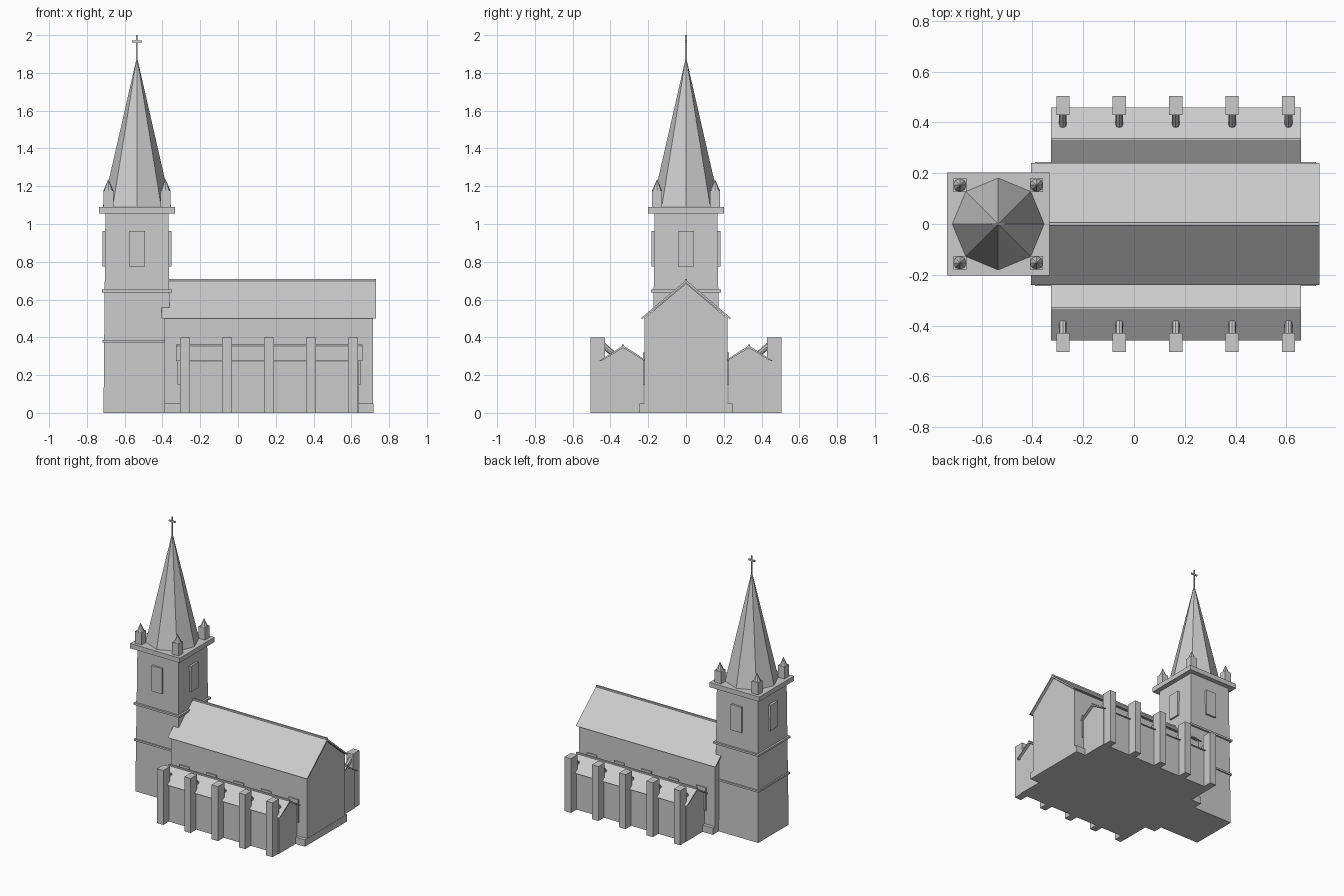
import bpy, bmesh, math
from mathutils import Vector

if "Cube" in bpy.data.objects:
    bpy.data.objects.remove(bpy.data.objects["Cube"])

TX = -0.535  # tower axis


def mesh_object(name, bm):
    bmesh.ops.recalc_face_normals(bm, faces=bm.faces)
    me = bpy.data.meshes.new(name)
    bm.to_mesh(me)
    bm.free()
    ob = bpy.data.objects.new(name, me)
    bpy.context.collection.objects.link(ob)
    return ob


def box(name, x0, x1, y0, y1, z0, z1):
    bm = bmesh.new()
    bmesh.ops.create_cube(bm, size=1)
    for v in bm.verts:
        v.co = ((x0 + x1) / 2 + v.co.x * (x1 - x0),
                (y0 + y1) / 2 + v.co.y * (y1 - y0),
                (z0 + z1) / 2 + v.co.z * (z1 - z0))
    return mesh_object(name, bm)


def square(name, half, z0, z1):
    return box(name, TX - half, TX + half, -half, half, z0, z1)


def cone(name, a, b, r1, r2, sides):
    a, b = Vector(a), Vector(b)
    bm = bmesh.new()
    bmesh.ops.create_cone(bm, cap_ends=True, segments=sides, radius1=r1,
                          radius2=r2, depth=(b - a).length)
    ob = mesh_object(name, bm)
    ob.location = (a + b) / 2
    if abs((b - a).normalized().z) < 0.999:
        ob.rotation_euler = (b - a).to_track_quat('Z', 'Y').to_euler()
    return ob


def extrude_x(name, profile, x0, x1):
    bm = bmesh.new()
    face = bm.faces.new([bm.verts.new((x0, y, z)) for y, z in profile])
    ext = bmesh.ops.extrude_face_region(bm, geom=[face])
    bmesh.ops.translate(bm, vec=(x1 - x0, 0, 0),
                        verts=[g for g in ext['geom'] if isinstance(g, bmesh.types.BMVert)])
    return mesh_object(name, bm)


def gabled_walls(name, x0, x1, yc, half, eave, peak):
    extrude_x(name, [(yc - half, 0), (yc + half, 0), (yc + half, eave),
                     (yc, peak), (yc - half, eave)], x0, x1)


def roof(name, x0, x1, yc, half, eave, peak, t):
    extrude_x(name, [(yc - half, eave), (yc, peak), (yc + half, eave),
                     (yc + half - t, eave), (yc, peak - t), (yc - half + t, eave)], x0, x1)
    box(name + "_ridge", x0, x1, yc - 0.006, yc + 0.006, peak - 0.008, peak + 0.006)


# Nave
box("plinth", -0.39, 0.717, -0.245, 0.245, 0, 0.05)
gabled_walls("nave_walls", -0.39, 0.715, 0, 0.22, 0.5, 0.685)
roof("nave_roof", -0.405, 0.73, 0, 0.24, 0.5, 0.703, 0.015)

# Aisles with buttresses and struts on both sides
for s, side in ((-1, "front"), (1, "back")):
    gabled_walls(side + "_aisle_walls", -0.307, 0.64, s * 0.333, 0.107, 0.28, 0.345)
    roof(side + "_aisle_roof", -0.328, 0.658, s * 0.333, 0.127, 0.275, 0.357, 0.013)
    for i in range(5):
        x = -0.28 + 0.2222 * i
        y0, y1 = sorted((s * 0.43, s * 0.505))
        box(side + "_buttress", x - 0.026, x + 0.026, y0, y1, 0, 0.4)
        cone(side + "_strut", (x, s * 0.445, 0.365), (x, s * 0.36, 0.29), 0.015, 0.015, 8)
        y0, y1 = sorted((s * 0.215, s * 0.228))
        box(side + "_upper_window", x - 0.04, x + 0.04, y0, y1, 0.15, 0.32)

# Tower: slightly tapered shaft, bands and cornice
cone_r = math.sqrt(2)
shaft = cone("tower_shaft", (TX, 0, 0), (TX, 0, 1.06), 0.177 * cone_r, 0.167 * cone_r, 4)
shaft.rotation_euler.z = math.pi / 4
square("lower_band", 0.183, 0.373, 0.386)
square("upper_band", 0.185, 0.638, 0.652)
square("cornice", 0.202, 1.055, 1.09)

# Belfry panels, one per tower face
for k in range(4):
    panel = box("belfry_panel", 0.155, 0.183, -0.043, 0.043, 0.775, 0.963)
    panel.location.x = TX
    panel.rotation_euler.z = k * math.pi / 2

# Corner pinnacles
for sx in (-1, 1):
    for sy in (-1, 1):
        x, y = TX + sx * 0.151, sy * 0.153
        box("pinnacle_base", x - 0.026, x + 0.026, y - 0.026, y + 0.026, 1.09, 1.178)
        cone("pinnacle_cap", (x, y, 1.178), (x, y, 1.238), 0.026, 0, 8)

# Spire and cross
cone("spire", (TX, 0, 1.092), (TX, 0, 1.885), 0.181, 0, 8)
box("cross_post", TX - 0.004, TX + 0.004, -0.004, 0.004, 1.86, 2.0)
box("cross_arm", TX - 0.026, TX + 0.026, -0.004, 0.004, 1.961, 1.971)
